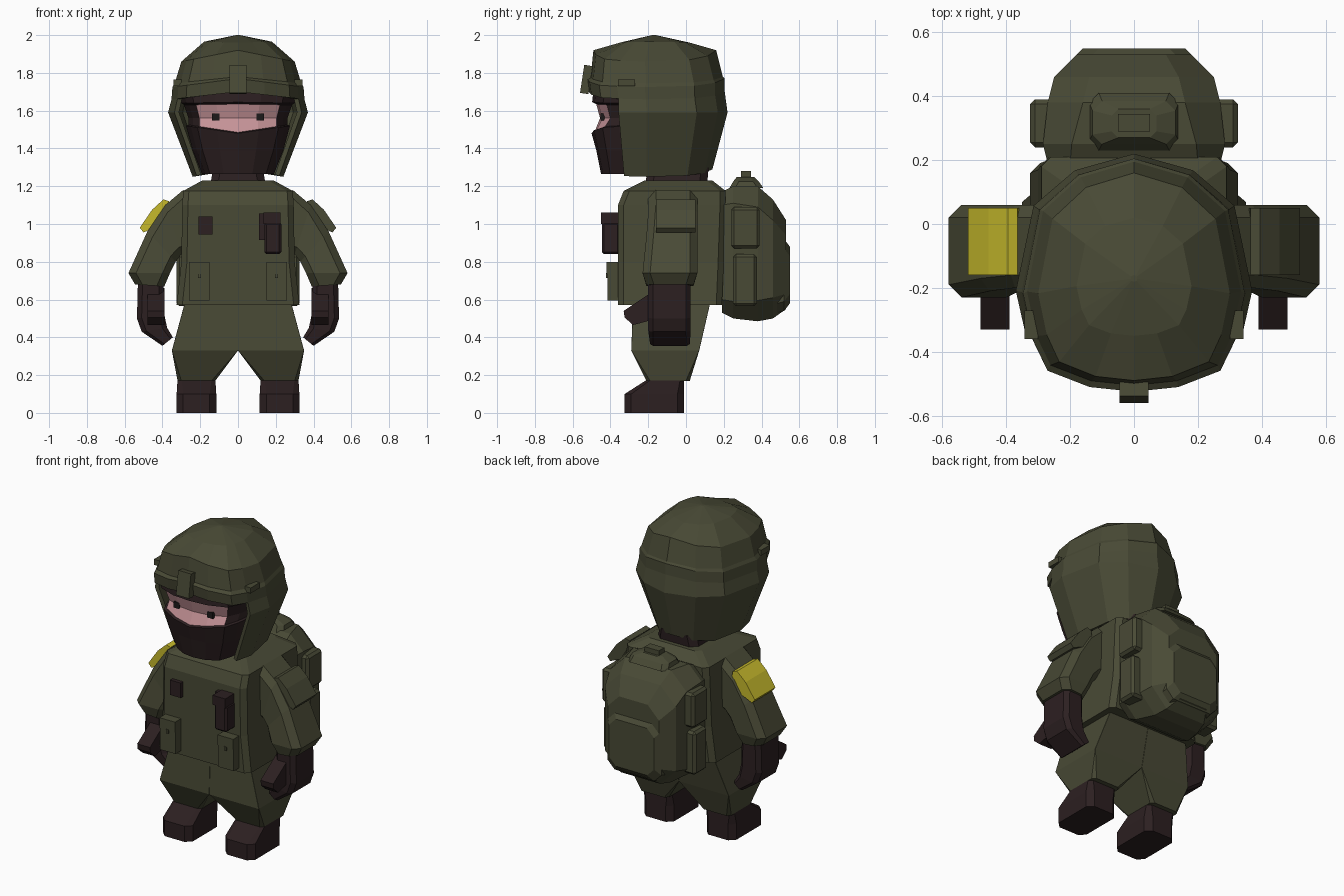
import bpy, bmesh
from mathutils import Matrix, Vector

if "Cube" in bpy.data.objects:
    bpy.data.objects.remove(bpy.data.objects["Cube"])


def material(name, rgb):
    m = bpy.data.materials.new(name)
    m.use_nodes = True
    m.diffuse_color = (*rgb, 1)
    m.node_tree.nodes["Principled BSDF"].inputs["Base Color"].default_value = (*rgb, 1)
    return m


GREEN = material("olive_green", (0.066, 0.068, 0.036))
DARK = material("dark_brown", (0.025, 0.014, 0.015))
SKIN = material("skin_pink", (0.56, 0.29, 0.31))
YELLOW = material("armband_yellow", (0.57, 0.49, 0.025))
BLACK = material("eye_black", (0.012, 0.01, 0.01))


def finish(name, bm, *mats):
    bmesh.ops.recalc_face_normals(bm, faces=bm.faces)
    me = bpy.data.meshes.new(name)
    bm.to_mesh(me)
    bm.free()
    for m in mats:
        me.materials.append(m)
    ob = bpy.data.objects.new(name, me)
    bpy.context.collection.objects.link(ob)
    return ob


def loft_bm(rings, cap_start=True, cap_end=True):
    """Skin a list of closed point rings; returns the mesh and its face rows."""
    bm = bmesh.new()
    loops = [[bm.verts.new(p) for p in r] for r in rings]
    n = len(loops[0])
    rows = [[bm.faces.new((a[i], a[(i + 1) % n], b[(i + 1) % n], b[i])) for i in range(n)]
            for a, b in zip(loops, loops[1:])]
    if cap_start:
        bm.faces.new(loops[0])
    if cap_end:
        bm.faces.new(loops[-1])
    return bm, rows


def loft(name, rings, mat, side=1):
    bm, _ = loft_bm([[(side * x, y, z) for x, y, z in r] for r in rings])
    return finish(name, bm, mat)


def octagon(u0, u1, v0, v1, c):
    return [(u0 + c, v0), (u1 - c, v0), (u1, v0 + c), (u1, v1 - c),
            (u1 - c, v1), (u0 + c, v1), (u0, v1 - c), (u0, v0 + c)]


def level(x0, x1, y0, y1, z, c=0.04):
    """Horizontal chamfered ring."""
    return [(x, y, z) for x, y in octagon(x0, x1, y0, y1, c)]


def upright(hw, z0, z1, y, c):
    """Chamfered ring facing back."""
    return [(x, y, z) for x, z in octagon(-hw, hw, z0, z1, c)]


def slanted(a, b, y0, y1, c=0.04):
    """Chamfered ring spanning the x,z points a to b."""
    a, b = Vector(a), Vector(b)
    length = (b - a).length
    pts = octagon(0, length, y0, y1, c)
    return [((a + (b - a) * u / length).x, y, (a + (b - a) * u / length).y) for u, y in pts]


def box(name, x0, x1, y0, y1, z0, z1, mat, side=1, bevel=0.0, tilt=0.0):
    bm = bmesh.new()
    bmesh.ops.create_cube(bm, size=1)
    bmesh.ops.scale(bm, vec=(x1 - x0, y1 - y0, z1 - z0), verts=bm.verts)
    if bevel:
        bmesh.ops.bevel(bm, geom=bm.edges[:], offset=bevel, segments=1, affect='EDGES')
    bmesh.ops.rotate(bm, matrix=Matrix.Rotation(tilt, 3, 'X'), verts=bm.verts)
    bmesh.ops.translate(bm, vec=(side * (x0 + x1) / 2, (y0 + y1) / 2, (z0 + z1) / 2), verts=bm.verts)
    return finish(name, bm, mat)


# Head outline from front to back: width share, depth share
HALF = [(0, 0), (.4, .02), (.78, .09), (.91, .22), (1, .42), (.85, .78), (.5, .93), (0, 1)]
OUTLINE = HALF + [(-x, t) for x, t in HALF[-2:0:-1]]


def head_ring(w, front, back, z_mid, z_side):
    return [(w * x, front + (back - front) * t, z_side + (z_mid - z_side) * (1 - abs(x)))
            for x, t in OUTLINE]


# Helmet shell with the face opening cut out of the lower rows
bm, rows = loft_bm([
    head_ring(.24, -.46, .14, 1.29, 1.25),
    head_ring(.37, -.52, .22, 1.59, 1.59),
    head_ring(.352, -.515, .205, 1.70, 1.66),
    head_ring(.347, -.525, .205, 1.77, 1.725),
    head_ring(.335, -.505, .195, 1.78, 1.745),
    head_ring(.30, -.49, .16, 1.92, 1.86),
    head_ring(.18, -.35, .02, 1.96, 1.965),
    head_ring(.01, -.18, -.16, 2.0, 2.0)], cap_start=False)
opening = [f for row in rows[:2] for f in row[:3] + row[-3:]]
bmesh.ops.delete(bm, geom=opening, context='FACES')
helmet = finish("helmet", bm, GREEN)
shell = helmet.modifiers.new("thickness", 'SOLIDIFY')
shell.thickness = 0.025
shell.offset = -1

box("helmet_mount", -.045, .045, -.55, -.505, 1.69, 1.84, GREEN, tilt=-.15)
for s, tag in ((1, "left"), (-1, "right")):
    box(f"helmet_clip_{tag}", .30, .342, -.36, -.27, 1.73, 1.765, GREEN, s)

# Masked head with a recessed eye slot
bm, rows = loft_bm([
    head_ring(.19, -.45, .10, 1.265, 1.265),
    head_ring(.24, -.475, .12, 1.39, 1.39),
    head_ring(.275, -.50, .15, 1.48, 1.52),
    head_ring(.262, -.485, .15, 1.485, 1.525),
    head_ring(.262, -.455, .15, 1.56, 1.56),
    head_ring(.285, -.475, .15, 1.635, 1.63),
    head_ring(.30, -.497, .15, 1.645, 1.64),
    head_ring(.31, -.49, .15, 1.71, 1.68)])
for row in rows[3:5]:
    for f in row[:2] + row[-2:]:
        f.material_index = 1
finish("masked_head", bm, DARK, SKIN)
for s, tag in ((1, "left"), (-1, "right")):
    box(f"eye_{tag}", .098, .138, -.452, -.425, 1.547, 1.585, BLACK, s)
loft("neck", [level(-.15, .15, -.22, .11, 1.19), level(-.13, .13, -.2, .12, 1.3)], DARK)

# Jacket
loft("torso", [level(-.325, .325, -.36, .19, .57, .03), level(-.30, .30, -.36, .20, .80, .03),
               level(-.295, .295, -.36, .21, 1.10, .03), level(-.29, .29, -.33, .21, 1.175, .03),
               level(-.19, .19, -.22, .14, 1.23, .03)], GREEN)

for s, tag in ((1, "left"), (-1, "right")):
    # Trousers and boots
    loft(f"trouser_{tag}", [level(0, .28, -.28, .13, .59, .001), level(0, .35, -.29, .07, .33, .001),
                            level(.12, .32, -.21, .02, .17, .02)], GREEN, s)
    loft(f"boot_{tag}", [level(.115, .325, -.325, -.01, 0, .035), level(.115, .325, -.325, -.01, .1, .035),
                         level(.12, .32, -.2, -.01, .18, .02)], DARK, s)
    # Sleeve, glove and thumb
    loft(f"sleeve_{tag}", [slanted((.25, .85), (.29, 1.18), -.2, .06),
                           slanted((.30, .84), (.385, 1.1), -.2, .06),
                           slanted((.33, .80), (.48, .96), -.21, .06),
                           slanted((.36, .74), (.58, .74), -.23, .06),
                           slanted((.39, .67), (.545, .68), -.21, .04)], GREEN, s)
    loft(f"glove_{tag}", [slanted((.395, .69), (.53, .69), -.2, .025, .025),
                          slanted((.39, .52), (.535, .50), -.2, .025, .025),
                          slanted((.375, .45), (.51, .43), -.2, .025, .025),
                          slanted((.345, .40), (.40, .355), -.19, .02, .015)], DARK, s)
    thumb = [(-.15, .66), (-.21, .62), (-.33, .54), (-.325, .505), (-.28, .465), (-.15, .5)]
    loft(f"thumb_{tag}", [[(x, y, z) for y, z in thumb] for x in (.39, .48)], DARK, s)
    # Shoulder pouch on the left, armband on the right
    pad = [(.36, 1.09), (.365, 1.12), (.395, 1.13), (.455, 1.075), (.52, .98), (.50, .955), (.40, 1.0)]
    loft("shoulder_pouch" if s > 0 else "armband",
         [[(x, y, z) for x, z in pad] for y in (-.16, .05)], GREEN if s > 0 else YELLOW, s)
    # Front pouches with clips
    box(f"belt_pouch_{tag}", .15, .26, -.415, -.35, .595, .80, GREEN, s)
    box(f"pouch_flap_{tag}", .15, .26, -.42, -.35, .735, .80, GREEN, s)
    box(f"pouch_clip_{tag}", .197, .213, -.424, -.41, .715, .74, GREEN, s)
    # Pack side pockets
    box(f"pack_lower_pocket_{tag}", .22, .325, .25, .375, .565, .84, GREEN, s, .015)
    box(f"pack_upper_pocket_{tag}", .22, .325, .24, .39, .87, 1.09, GREEN, s, .015)

# Chest equipment
box("chest_patch", -.21, -.135, -.385, -.35, .945, 1.04, DARK)
box("radio_body", .14, .23, -.445, -.35, .84, 1.01, DARK, bevel=.012)
box("radio_cap", .135, .225, -.45, -.35, 1.0, 1.06, DARK)
box("radio_strap", .112, .14, -.39, -.35, .915, 1.055, DARK)

# Backpack
loft("backpack", [upright(.27, .53, 1.17, .19, .07), upright(.285, .50, 1.20, .25, .09),
                  upright(.27, .485, 1.20, .38, .11), upright(.25, .50, 1.13, .46, .11),
                  upright(.18, .55, 1.02, .53, .08)], GREEN)
loft("pack_back_pocket", [upright(.19, .52, .94, .45, .05), upright(.19, .54, .92, .52, .05),
                          upright(.16, .58, .88, .55, .05)], GREEN)
loft("pack_lid", [level(-.14, .14, .23, .41, 1.19, .03), level(-.13, .13, .25, .385, 1.225, .03),
                  level(-.07, .07, .27, .36, 1.25, .02)], GREEN)
box("pack_handle", -.05, .05, .29, .345, 1.24, 1.28, GREEN)
